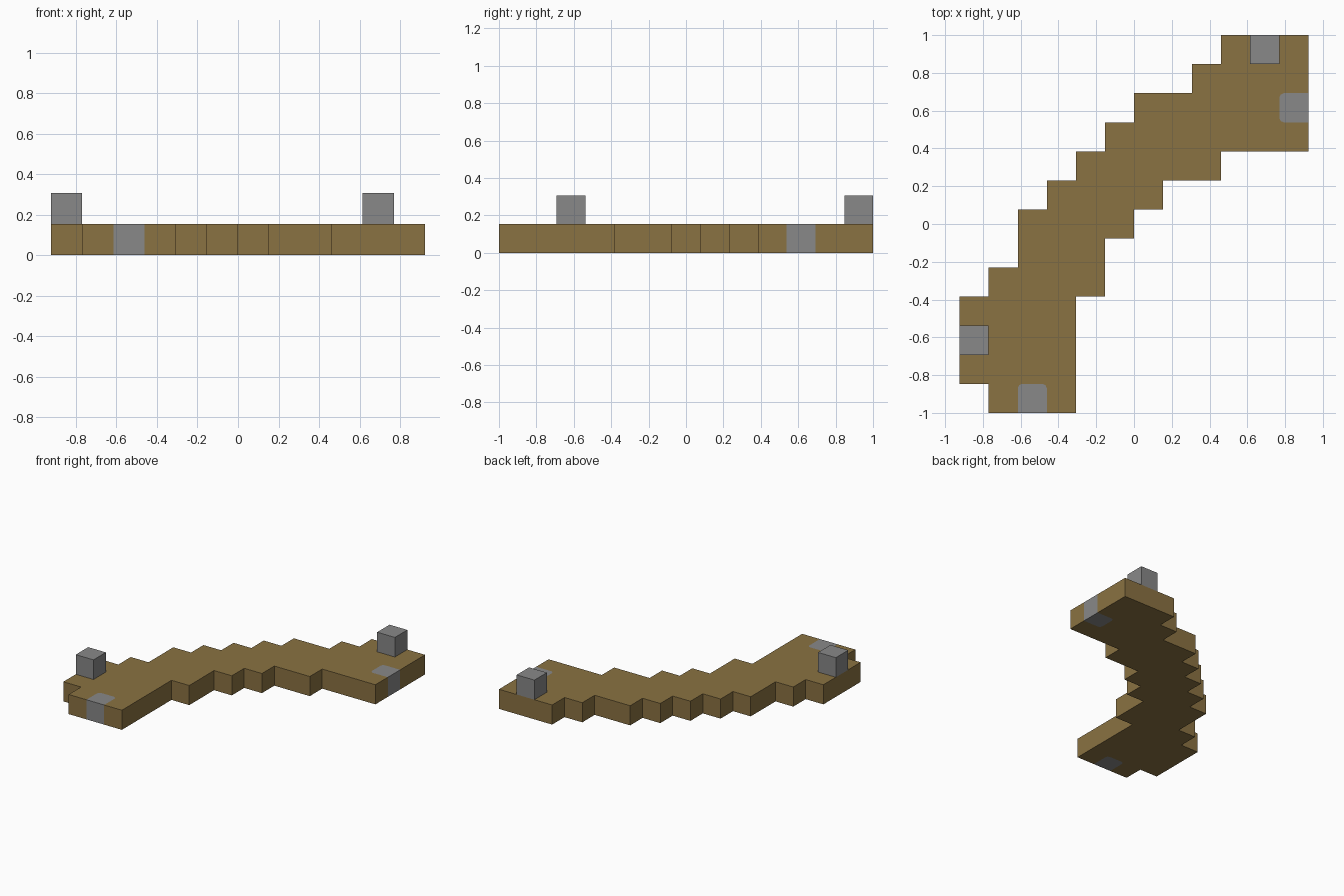
import bpy
import bmesh
from mathutils import Vector

cube = bpy.data.objects.get("Cube")
if cube:
    bpy.data.objects.remove(cube, do_unlink=True)

UNIT = 2 / 13          # edge length of one block
HALF = 6.5             # half the length in blocks


def material(name, color):
    mat = bpy.data.materials.new(name)
    mat.use_nodes = True
    mat.diffuse_color = color
    mat.node_tree.nodes["Principled BSDF"].inputs["Base Color"].default_value = color
    return mat


wood = material("brown wood", (0.254, 0.168, 0.054, 1))
stone = material("grey stone", (0.246, 0.246, 0.246, 1))


def add_object(name, bm, mats):
    mesh = bpy.data.meshes.new(name)
    bm.to_mesh(mesh)
    bm.free()
    for mat in mats:
        mesh.materials.append(mat)
    obj = bpy.data.objects.new(name, mesh)
    bpy.context.collection.objects.link(obj)
    return obj


def inlay(a, b, r=0.15):
    """Block-sized patch inside the edge a-b, with two rounded inner corners."""
    a, b = Vector(a), Vector(b)
    along = b - a
    inward = Vector((-along.y, along.x))
    path = [(0, 0), (0, 1 - r), (r * 0.3, 1 - r * 0.3), (r, 1),
            (1 - r, 1), (1 - r * 0.3, 1 - r * 0.3), (1, 1 - r), (1, 0)]
    return [tuple(a + along * u + inward * v) for u, v in path]


# Stepped deck: first and last block column of each row, front to back
rows = [(-5, -2), (-6, -2), (-6, -2), (-6, -2), (-5, -1), (-4, -1), (-4, 0),
        (-3, 1), (-2, 3), (-1, 6), (0, 6), (2, 6), (3, 6)]
front_patch = inlay((-4, -HALF), (-3, -HALF))
side_patch = inlay((6, 3.5), (6, 4.5))

right, left = [], []
for i, (x0, x1) in enumerate(rows):
    y = i - HALF
    right += side_patch if i == 10 else [(x1, y), (x1, y + 1)]
    left += [(x0, y), (x0, y + 1)]
outline = front_patch + right + left[::-1]

bm = bmesh.new()
verts = {}


def vert(p):
    key = (round(p[0], 3), round(p[1], 3))
    if key not in verts:
        verts[key] = bm.verts.new((key[0] * UNIT, key[1] * UNIT, UNIT))
    return verts[key]


bm.faces.new([vert(p) for p in dict.fromkeys(outline)])
for patch in (front_patch, side_patch):
    face = bm.faces.new([vert(p) for p in reversed(patch)])
    face.material_index = 1
for face in bm.faces:
    face.normal_update()
    if face.normal.z < 0:
        face.normal_flip()

deck = add_object("deck", bm, [wood, stone])
thick = deck.modifiers.new("thickness", 'SOLIDIFY')
thick.thickness = UNIT
thick.offset = -1

# Stone posts standing on the two ends
for name, x, y in (("front_post", -5.5, -4), ("back_post", 4.5, 6)):
    bm = bmesh.new()
    bmesh.ops.create_cube(bm, size=UNIT)
    bmesh.ops.translate(bm, verts=bm.verts, vec=Vector((x, y, 1.5)) * UNIT)
    add_object(name, bm, [stone])
